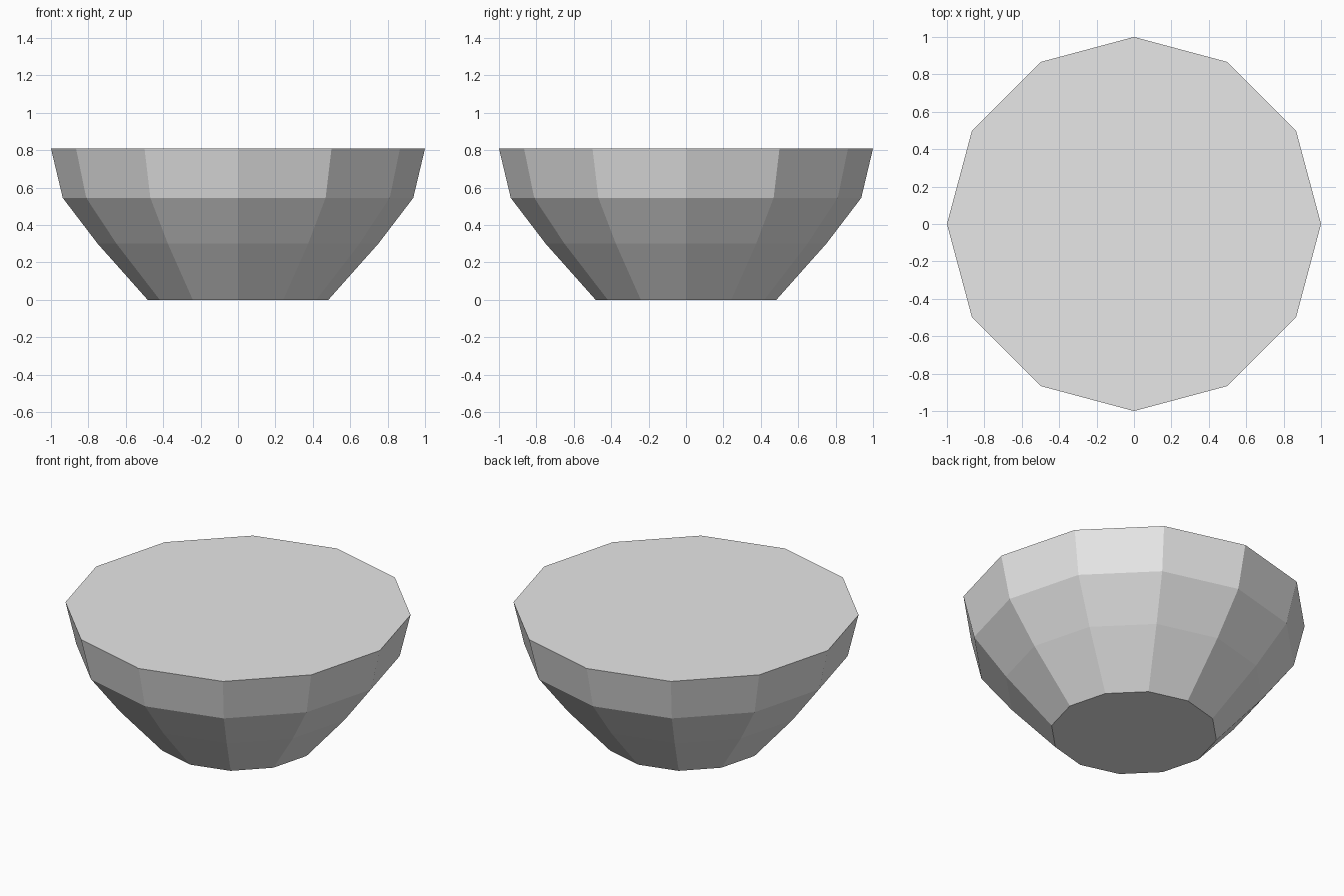
import bpy
import bmesh
from math import cos, sin, tau

cube = bpy.data.objects.get("Cube")
if cube:
    bpy.data.objects.remove(cube, do_unlink=True)

SIDES = 12
# Radius and height of each ring, from foot to rim
PROFILE = [(0.483, 0.0), (0.75, 0.30), (0.937, 0.545), (1.0, 0.81)]


def make_material(name, colour):
    mat = bpy.data.materials.new(name)
    mat.use_nodes = True
    mat.diffuse_color = colour
    mat.node_tree.nodes["Principled BSDF"].inputs["Base Color"].default_value = colour
    return mat


def add_ring(bm, radius, z):
    return [bm.verts.new((radius * cos(tau * i / SIDES), radius * sin(tau * i / SIDES), z))
            for i in range(SIDES)]


# Faceted bowl body, closed by a flat top and base
bm = bmesh.new()
rings = [add_ring(bm, r, z) for r, z in PROFILE]
for low, high in zip(rings, rings[1:]):
    for i in range(SIDES):
        j = (i + 1) % SIDES
        bm.faces.new((low[i], low[j], high[j], high[i]))
bm.faces.new(reversed(rings[0]))
bm.faces.new(rings[-1])

mesh = bpy.data.meshes.new("bowl")
bm.to_mesh(mesh)
bm.free()
mesh.materials.append(make_material("light grey", (0.8, 0.8, 0.8, 1.0)))
bowl = bpy.data.objects.new("bowl", mesh)
bpy.context.collection.objects.link(bowl)
